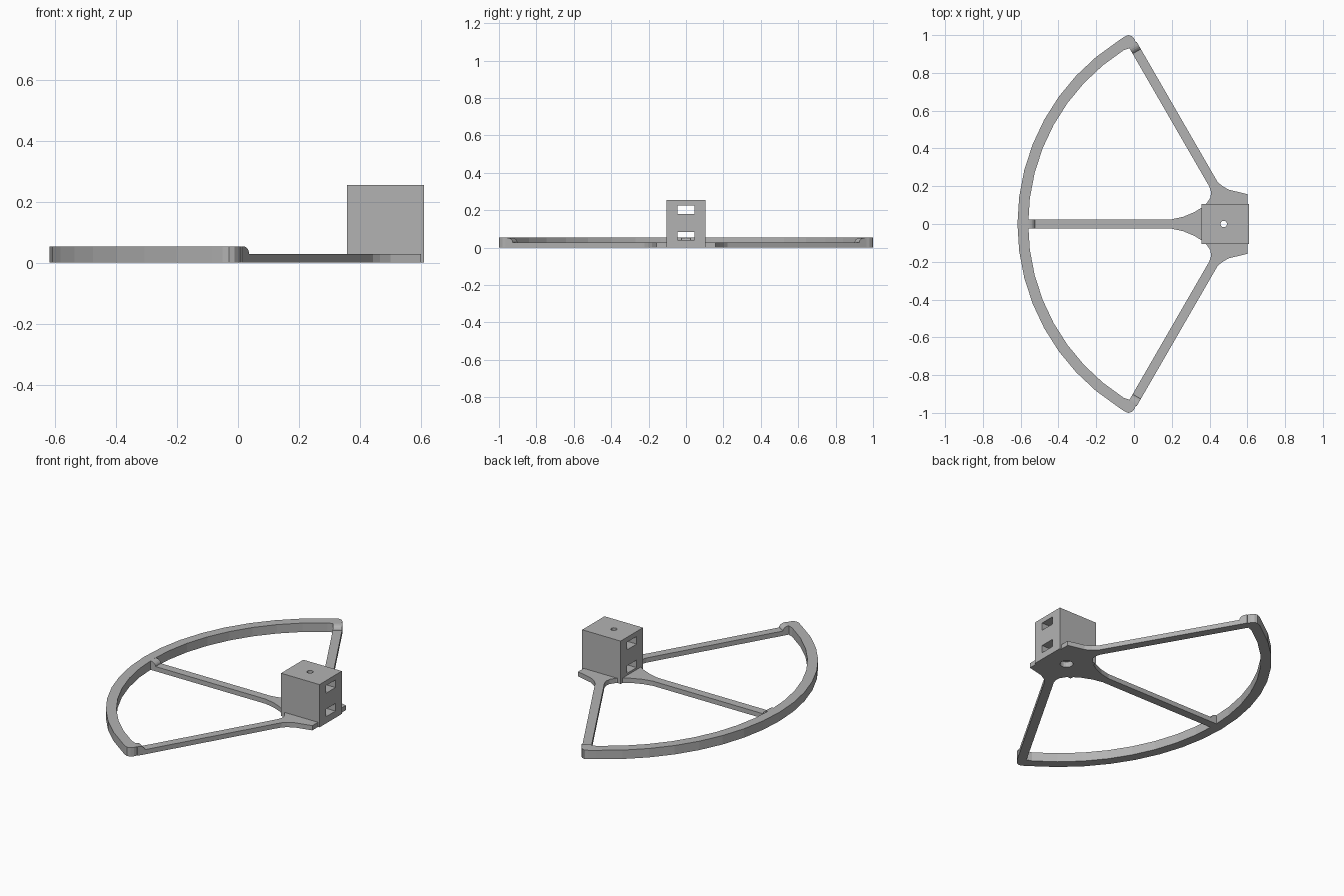
import bpy, bmesh
from math import radians, sin, cos, pi
from mathutils import Matrix

if "Cube" in bpy.data.objects:
    bpy.data.objects.remove(bpy.data.objects["Cube"], do_unlink=True)

PLATE, RIM = 0.028, 0.053          # heights of plate/spokes and of the rim
HOLE_X = 0.475

grey = bpy.data.materials.new("plastic_grey")
grey.use_nodes = True
grey.diffuse_color = (0.45, 0.45, 0.45, 1)
grey.node_tree.nodes["Principled BSDF"].inputs["Base Color"].default_value = grey.diffuse_color


def prism(name, points, shift):
    """Extrude a closed 3D outline along the shift vector."""
    bm = bmesh.new()
    face = bm.faces.new([bm.verts.new(p) for p in points])
    new = bmesh.ops.extrude_face_region(bm, geom=[face])["geom"]
    bmesh.ops.translate(bm, vec=shift, verts=[v for v in new if isinstance(v, bmesh.types.BMVert)])
    bmesh.ops.recalc_face_normals(bm, faces=bm.faces)
    mesh = bpy.data.meshes.new(name)
    bm.to_mesh(mesh)
    bm.free()
    mesh.materials.append(grey)
    obj = bpy.data.objects.new(name, mesh)
    bpy.context.collection.objects.link(obj)
    return obj


def slab(name, outline, z0, z1):
    return prism(name, [(x, y, z0) for x, y in outline], (0, 0, z1 - z0))


def rect(x0, x1, y):
    return [(x0, -y), (x1, -y), (x1, y), (x0, y)]


def circle(r, n=20):
    return [(HOLE_X + r * cos(2 * pi * i / n), r * sin(2 * pi * i / n)) for i in range(n)]


def mirrored(half):
    """Close a +y half outline with its -y reflection."""
    return half + [(x, -y) for x, y in reversed(half)]


def cut(target, cutters):
    for c in cutters:
        c.hide_render = True
        c.hide_set(True)
        m = target.modifiers.new("cut", "BOOLEAN")
        m.operation, m.solver, m.object = "DIFFERENCE", "EXACT", c


# Curved outer rim with rounded tips
def arc(r):
    return [(0.53 - r * cos(radians(7.2 * i)), r * sin(radians(7.2 * i))) for i in range(-8, 9)]

tip = [(-0.05, 0.992), (-0.03, 1.0), (-0.012, 0.995), (0.002, 0.98), (0.012, 0.957), (-0.03, 0.928)]
low_tip = [(x, -y) for x, y in reversed(tip)]
slab("rim", arc(1.147) + tip + arc(1.09)[::-1] + low_tip, 0, RIM)

# Three spokes, each sweeping up into the rim
for name, angle, start in (("left_spoke", 120, 0.542), ("middle_spoke", 180, 0.53), ("right_spoke", 240, 0.542)):
    side = [(0.15, 0), (1.1, 0), (1.1, RIM)]
    side += [(1.055 + 0.035 * (1 - sin(t * pi / 10)), RIM - 0.025 * (1 - cos(t * pi / 10))) for t in range(6)]
    side += [(0.15, PLATE)]
    spoke = prism(name, [(s, -0.025, z) for s, z in side], (0, 0.05, 0))
    spoke.data.transform(Matrix.Translation((start, 0, 0)) @ Matrix.Rotation(radians(angle), 4, "Z"))

# Hub plate flaring into the spokes
hub = slab("hub_plate", mirrored([
    (0.6, 0.158), (0.5, 0.182), (0.465, 0.203), (0.443, 0.222), (0.428, 0.247), (0.377, 0.235),
    (0.398, 0.2), (0.408, 0.17), (0.405, 0.14), (0.385, 0.11), (0.355, 0.085),
    (0.32, 0.063), (0.26, 0.038), (0.2, 0.025)]), 0, PLATE)

# Mounting block with strap slots and a screw hole
block = slab("mounting_block", rect(0.357, 0.61, 0.105), 0, 0.255)
screw = slab("screw_hole_cutter", circle(0.017), -0.1, 0.4)
recess = slab("screw_recess_cutter", circle(0.035), -0.1, 0.033)
slots = [slab("slot_cutter", rect(0.2, 0.8, 0.045), z, z + 0.045) for z in (0.04, 0.18)]
cut(block, [screw, recess] + slots)
cut(hub, [recess])
